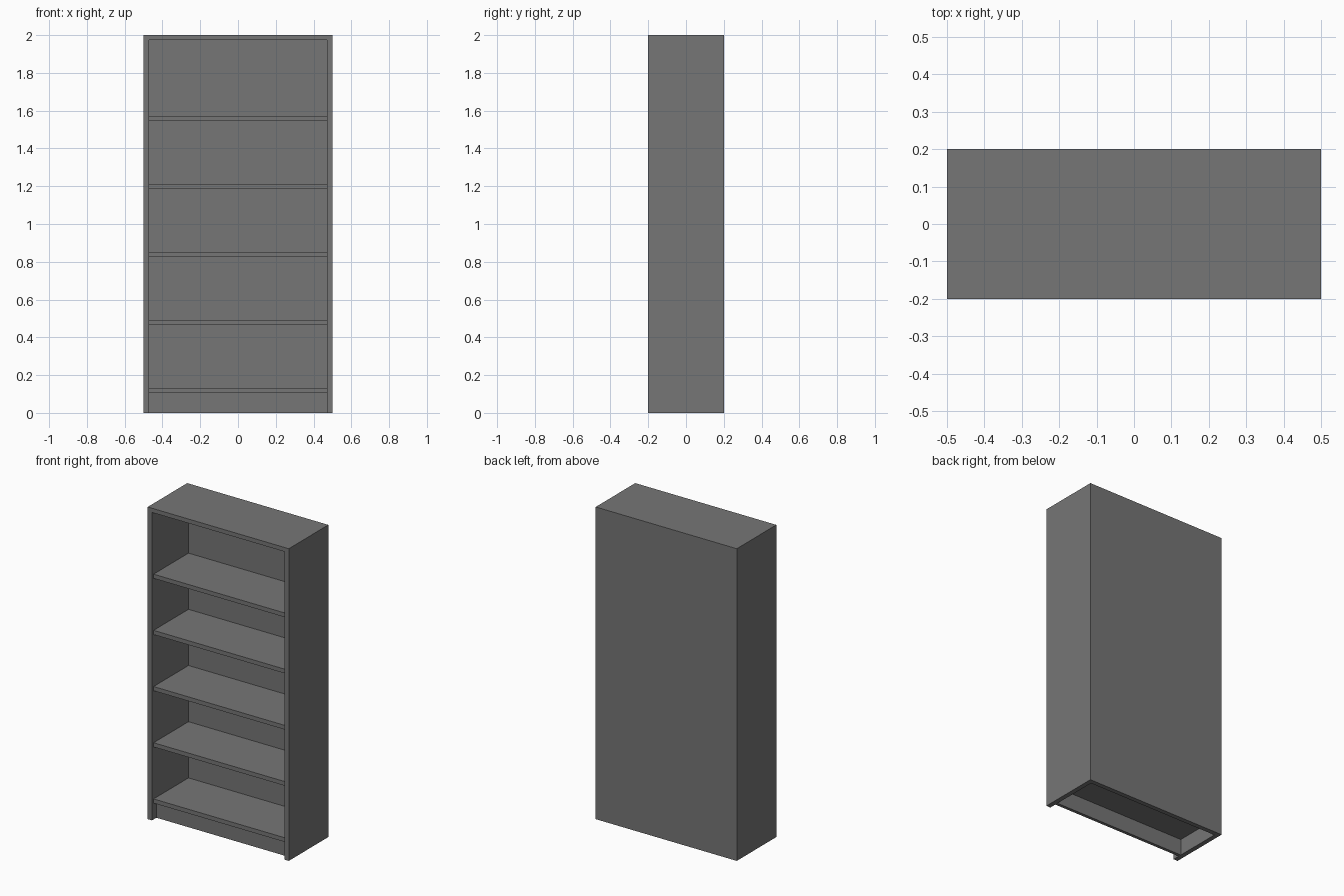
import bpy
import bmesh
from mathutils import Matrix, Vector

if "Cube" in bpy.data.objects:
    bpy.data.objects.remove(bpy.data.objects["Cube"], do_unlink=True)

# Single painted finish
grey = bpy.data.materials.new("mid_grey")
grey.use_nodes = True
colour = (0.18, 0.18, 0.18, 1)
grey.diffuse_color = colour
shader = next(n for n in grey.node_tree.nodes if n.type == "BSDF_PRINCIPLED")
shader.inputs["Base Color"].default_value = colour

# Main dimensions
HALF_W, HALF_D, HEIGHT = 0.5, 0.2, 2.0
SIDE, BACK, BOARD = 0.03, 0.03, 0.027
INNER = HALF_W - SIDE
INNER_BACK = HALF_D - BACK


def box(name, low, high):
    """Axis-aligned box between two corners."""
    low, high = Vector(low), Vector(high)
    bm = bmesh.new()
    bmesh.ops.create_cube(bm, size=1, matrix=Matrix.LocRotScale(
        (low + high) / 2, None, high - low))
    mesh = bpy.data.meshes.new(name)
    bm.to_mesh(mesh)
    bm.free()
    mesh.materials.append(grey)
    obj = bpy.data.objects.new(name, mesh)
    bpy.context.collection.objects.link(obj)
    return obj


# Carcass: solid block hollowed from the front and the floor
carcass = box("carcass", (-HALF_W, -HALF_D, 0), (HALF_W, HALF_D, HEIGHT))
cutter = box("cavity_cutter", (-INNER, -1, -1), (INNER, INNER_BACK, HEIGHT - BOARD))
cutter.hide_render = True
cut = carcass.modifiers.new("cavity", "BOOLEAN")
cut.operation = "DIFFERENCE"
cut.solver = "EXACT"
cut.object = cutter
bpy.context.view_layer.objects.active = carcass
bpy.ops.object.modifier_apply(modifier=cut.name)
bpy.data.objects.remove(cutter, do_unlink=True)

# Evenly spaced shelves, set slightly behind the front edge
FIRST, STEP = 0.104, 0.36
for i in range(5):
    z = FIRST + i * STEP
    box(f"shelf_{i + 1}", (-INNER, -HALF_D + 0.017, z), (INNER, INNER_BACK, z + BOARD))

# Recessed kickboard under the lowest shelf
kick_front = -HALF_D + 0.045
box("kickboard", (-INNER, kick_front, 0), (INNER, kick_front + 0.02, FIRST))
